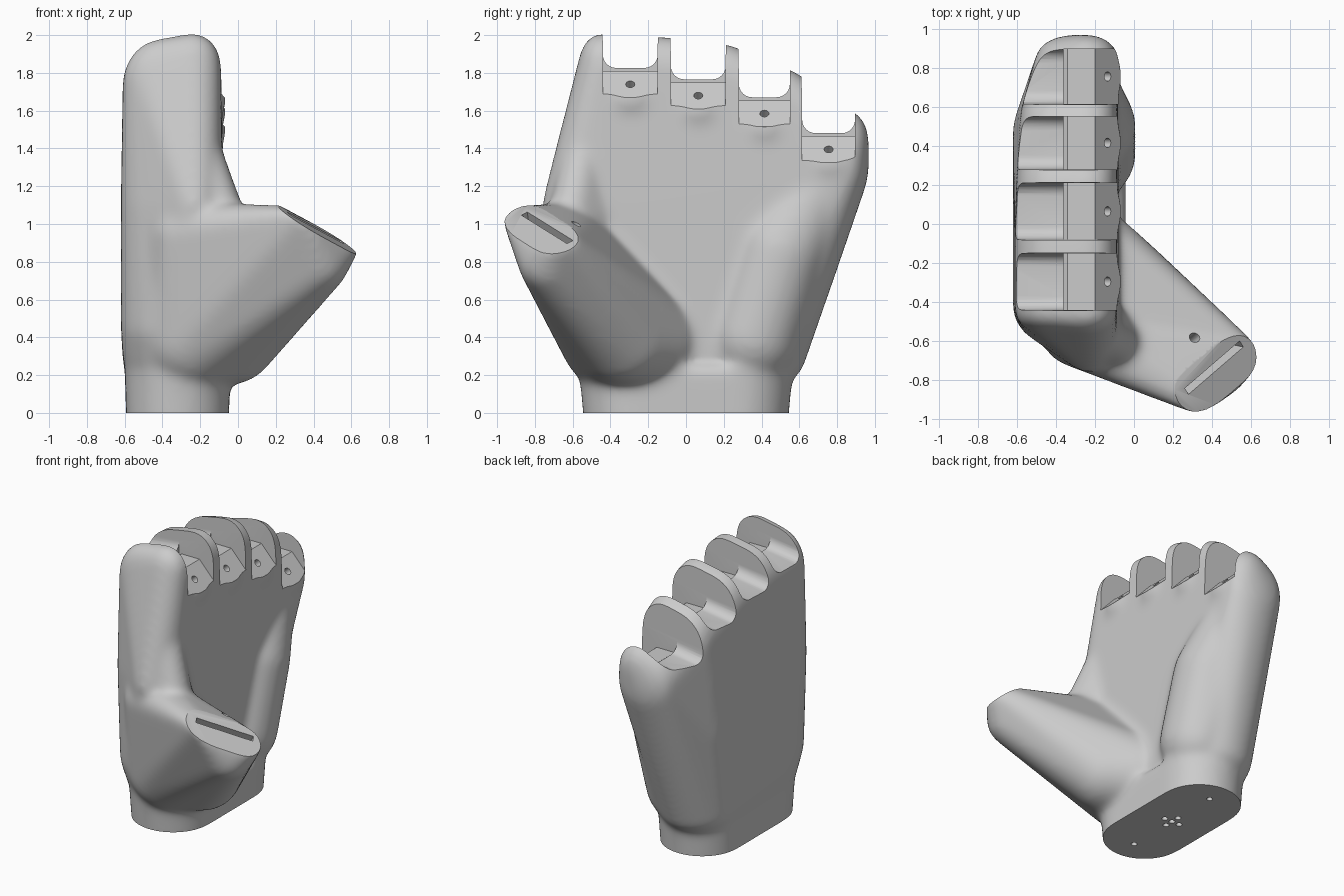
import bpy, bmesh, math
from mathutils import Vector, Matrix

if "Cube" in bpy.data.objects:
    bpy.data.objects.remove(bpy.data.objects["Cube"], do_unlink=True)

grey = bpy.data.materials.new("plain grey")
grey.use_nodes = True
grey.diffuse_color = (0.6, 0.6, 0.6, 1)
grey.node_tree.nodes["Principled BSDF"].inputs["Base Color"].default_value = (0.6, 0.6, 0.6, 1)


def new_object(name, bm):
    bmesh.ops.recalc_face_normals(bm, faces=bm.faces)
    mesh = bpy.data.meshes.new(name)
    bm.to_mesh(mesh)
    bm.free()
    obj = bpy.data.objects.new(name, mesh)
    bpy.context.collection.objects.link(obj)
    return obj


def blob(bm, center, radii):
    """Add an ellipsoid."""
    m = Matrix.Translation(center) @ Matrix.Diagonal((*radii, 1))
    bmesh.ops.create_uvsphere(bm, u_segments=32, v_segments=20, radius=1, matrix=m)


def hull(bm, blobs=(), points=()):
    """Convex hull round ellipsoids and loose points, added to bm."""
    part = bmesh.new()
    for center, radii in blobs:
        blob(part, center, radii if isinstance(radii, tuple) else (radii,) * 3)
    bmesh.ops.delete(part, geom=part.faces[:], context="FACES_ONLY")
    for p in points:
        part.verts.new(p)
    res = bmesh.ops.convex_hull(part, input=part.verts[:])
    junk = {v for v in res["geom_interior"] + res["geom_unused"] if isinstance(v, bmesh.types.BMVert)}
    bmesh.ops.delete(part, geom=list(junk), context="VERTS")
    bmesh.ops.delete(part, geom=[e for e in part.edges if not e.link_faces], context="EDGES")
    bmesh.ops.recalc_face_normals(part, faces=part.faces)
    tmp = bpy.data.meshes.new("tmp")
    part.to_mesh(tmp)
    part.free()
    bm.from_mesh(tmp)
    bpy.data.meshes.remove(tmp)


def knuckle(y, ry, top, x=0.0):
    """Two ellipsoids: a low rounded back and a higher, tighter front."""
    return [((-0.4 + x, y, top - 0.27), (0.21, ry, 0.24)),
            ((-0.24, y, top - 0.17), (0.15, ry, 0.17))]


def prism(bm, points, offset):
    """Close a polygon and its shifted copy into a solid."""
    a = [bm.verts.new(p) for p in points]
    b = [bm.verts.new(Vector(p) + Vector(offset)) for p in points]
    bm.faces.new(a)
    bm.faces.new(b[::-1])
    for i in range(len(a)):
        j = (i + 1) % len(a)
        bm.faces.new((a[i], b[i], b[j], a[j]))


def box(bm, matrix, size):
    bmesh.ops.create_cube(bm, size=1, matrix=matrix @ Matrix.Diagonal((*size, 1)))


def hole(bm, center, direction, radius, depth):
    rot = Vector(direction).to_track_quat("Z", "Y").to_matrix().to_4x4()
    bmesh.ops.create_cone(bm, cap_ends=True, segments=20, radius1=radius, radius2=radius,
                          depth=depth, matrix=Matrix.Translation(center) @ rot)


def apply_modifier(obj, kind, **settings):
    mod = obj.modifiers.new(kind.lower(), kind)
    for key, value in settings.items():
        setattr(mod, key, value)
    bpy.context.view_layer.objects.active = obj
    bpy.ops.object.modifier_apply(modifier=mod.name)


def cut(obj, bm, name):
    cutter = new_object(name, bm)
    apply_modifier(obj, "BOOLEAN", object=cutter, operation="DIFFERENCE", solver="EXACT")
    bpy.data.objects.remove(cutter, do_unlink=True)


# finger slots: y start, y end, ledge height
slots = [(-0.44, -0.15, 1.81), (-0.08, 0.21, 1.75), (0.28, 0.55, 1.655), (0.615, 0.895, 1.465)]

body = bmesh.new()
# palm slab with knuckle tops
hull(body, knuckle(-0.45, 0.12, 2.01) + knuckle(-0.1, 0.03, 1.99) + knuckle(0.23, 0.04, 1.95, 0.01)
     + knuckle(0.57, 0.04, 1.81, 0.03) + knuckle(0.86, 0.11, 1.6, 0.11)
     + [((-0.4, -0.42, 1.1), (0.22, 0.2, 0.2)),
        ((-0.23, -0.58, 1.1), (0.15, 0.18, 0.2)),
        ((-0.38, 0.48, 0.9), (0.24, 0.23, 0.2)),
        ((-0.28, 0.59, 0.9), (0.2, 0.25, 0.2)),
        ((-0.36, -0.36, 0.45), (0.26, 0.27, 0.2)),
        ((-0.35, -0.3, 0.3), (0.26, 0.28, 0.16)),
        ((-0.35, 0.35, 0.28), (0.26, 0.28, 0.16))])
# outer heel pad of the palm
hull(body, [((-0.24, 0.36, 0.4), 0.25), ((-0.24, 0.5, 0.85), 0.25), ((-0.31, 0.71, 1.22), 0.22)])
# wrist
hull(body, points=[(-0.32 + r * math.cos(t), side * y + r * math.sin(t), z)
                   for r, y, z in ((0.27, 0.27, -0.08), (0.28, 0.29, 0.25))
                   for side in (-1, 1)
                   for t in [math.tau * i / 32 for i in range(32)]])
# thumb: swollen base, web and flat-ended tip
normal = Vector((0.55, -0.12, 0.83)).normalized()
along = Vector((0.32, 0.27, -0.16))
along = (along - normal * along.dot(normal)).normalized()
across = along.cross(normal).normalized()
slot_mid = Vector((0.41, -0.735, 0.98))
tip = slot_mid + across * 0.055 + normal * 0.03
rim = [tip + along * (0.16 * (1 if math.cos(t) > 0 else -1) + 0.1 * math.cos(t))
       + across * 0.1 * math.sin(t) for t in [math.tau * (i + 0.5) / 40 for i in range(40)]]
hull(body, [((-0.21, -0.2, 0.39), 0.27), ((-0.25, -0.37, 0.41), 0.3), ((-0.04, -0.33, 0.4), 0.25),
            ((-0.08, -0.64, 0.98), 0.13), ((-0.3, -0.56, 0.95), 0.17),
            ((0.42, -0.72, 0.8), 0.17)], rim)
# web between thumb and first finger
hull(body, [((-0.2, -0.54, 1.4), 0.11), ((-0.08, -0.61, 1.04), 0.12), ((-0.2, -0.48, 1.04), 0.14)])
# knuckle beaks under the slots
for y0, y1, z in slots:
    blob(body, (-0.2, (y0 + y1) / 2, z - 0.15), (0.14, 0.17, 0.13))

hand = new_object("palm_and_thumb_base", body)
apply_modifier(hand, "REMESH", mode="VOXEL", voxel_size=0.018)
apply_modifier(hand, "SMOOTH", factor=0.5, iterations=32)

# rounded saddles between the finger tabs
saddles = bmesh.new()
for y0, y1, z in slots:
    r = 0.07
    arc = [math.radians(a) for a in range(0, 91, 15)]
    left = [(y0 + r - r * math.cos(t), z + 0.02 + r - r * math.sin(t)) for t in arc]
    right = [(y0 + y1 - y, h) for y, h in reversed(left)]
    outline = [(y0 - 0.01, z + 0.7)] + left + right + [(y1 + 0.01, z + 0.7)]
    prism(saddles, [(-0.8, y, h - 0.07) for y, h in outline], (1.1, 0, 0.165))
cut(hand, saddles, "saddle_cutter")

# crisp hinge seats with a sloping front
seats = bmesh.new()
for y0, y1, z in slots:
    profile = [(-0.36, z + 0.5), (-0.36, z - 0.015), (-0.34, z), (-0.2, z), (-0.07, z - 0.14),
               (0.1, z - 0.16), (0.1, z + 0.5)]
    prism(seats, [(x, y0, h) for x, h in profile], (0, y1 - y0, 0))
cut(hand, seats, "seat_cutter")

# flat thumb end and flat wrist base
trim = bmesh.new()
frame = Matrix((along, across, normal)).transposed().to_4x4()
box(trim, Matrix.Translation(slot_mid + normal * 0.15) @ frame, (0.75, 0.6, 0.3))
box(trim, Matrix.Translation((-0.3, 0, -0.25)), (2, 2, 0.5))
cut(hand, trim, "trim_cutter")

# thumb slot and pin holes
holes = bmesh.new()
box(holes, Matrix.Translation(slot_mid) @ frame, (0.4, 0.04, 0.16))
hole(holes, (0.3, -0.59, 0.98), (0.4, 0.35, 0.85), 0.027, 0.2)
for y0, y1, z in slots:
    hole(holes, (-0.14, (y0 + y1) / 2, z - 0.075), (0.73, 0, 0.68), 0.024, 0.16)
for dx, dy in [(0, 0), (0.06, 0), (-0.06, 0), (0, 0.06), (0, -0.06), (0, 0.38), (0, -0.38)]:
    hole(holes, (-0.32 + dx, dy, 0), (0, 0, 1), 0.02, 0.16)
cut(hand, holes, "hole_cutter")

# finish
hand.data.materials.clear()
hand.data.materials.append(grey)
bpy.ops.object.select_all(action="DESELECT")
hand.select_set(True)
bpy.context.view_layer.objects.active = hand
bpy.ops.object.shade_smooth_by_angle(angle=math.radians(35))
